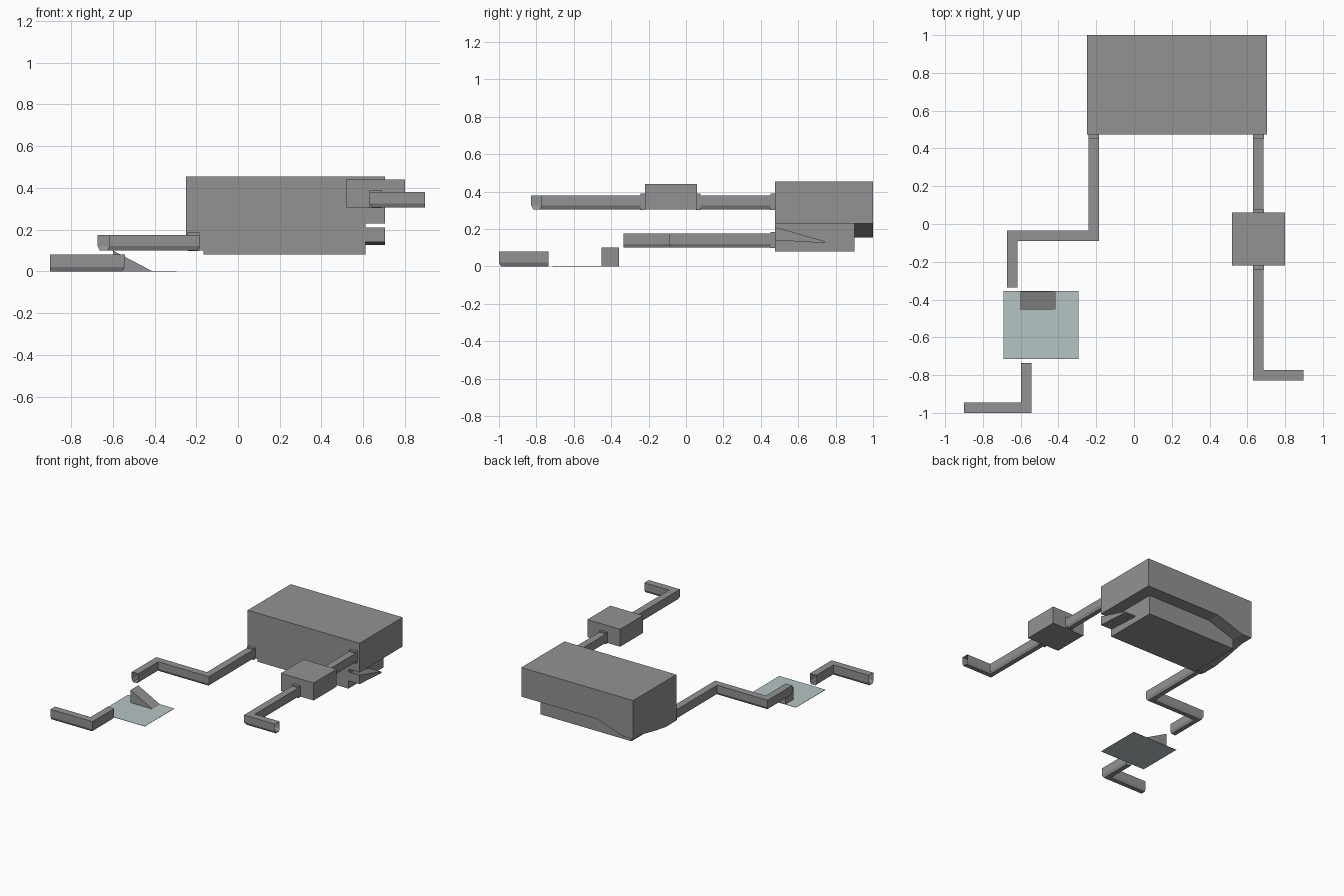
import bpy, bmesh
from mathutils import Vector

if "Cube" in bpy.data.objects:
    bpy.data.objects.remove(bpy.data.objects["Cube"])


def material(name, rgb):
    m = bpy.data.materials.new(name)
    m.diffuse_color = (*rgb, 1)
    m.use_nodes = True
    m.node_tree.nodes["Principled BSDF"].inputs["Base Color"].default_value = m.diffuse_color
    return m


GREY = material("stone grey", (0.29, 0.29, 0.29))
PALE = material("pale blue grey", (0.47, 0.55, 0.56))


def finish(name, bm, mat=GREY):
    bmesh.ops.recalc_face_normals(bm, faces=bm.faces)
    mesh = bpy.data.meshes.new(name)
    bm.to_mesh(mesh)
    bm.free()
    mesh.materials.append(mat)
    ob = bpy.data.objects.new(name, mesh)
    bpy.context.collection.objects.link(ob)
    return ob


def prism(name, profile, axis, a, b):
    """Extrude a 2D profile along axis: 'x' takes (y, z), 'y' takes (x, z)."""
    bm = bmesh.new()

    def point(p, t):
        return (t, p[0], p[1]) if axis == "x" else (p[0], t, p[1])
    lo = [bm.verts.new(point(p, a)) for p in profile]
    hi = [bm.verts.new(point(p, b)) for p in profile]
    bm.faces.new(lo)
    bm.faces.new(hi)
    n = len(profile)
    for i in range(n):
        j = (i + 1) % n
        bm.faces.new((lo[i], lo[j], hi[j], hi[i]))
    return finish(name, bm)


def box(name, x, y, z):
    return prism(name, [(x[0], z[0]), (x[1], z[0]), (x[1], z[1]), (x[0], z[1])],
                 "y", y[0], y[1])


def corridor(name, path, z0, z1, w=0.0275):
    """Open tube with a chamfered floor, swept along a mitred path."""
    section = [(-w, z1), (w, z1), (w, z0 + 0.02), (w - 0.01, z0),
               (-w + 0.01, z0), (-w, z0 + 0.02)]
    pts = [Vector(p) for p in path]
    dirs = [(b - a).normalized() for a, b in zip(pts, pts[1:])]
    bm = bmesh.new()
    rings = []
    for i, p in enumerate(pts):
        d0, d1 = dirs[max(i - 1, 0)], dirs[min(i, len(dirs) - 1)]
        n0, n1 = Vector((-d0.y, d0.x)), Vector((-d1.y, d1.x))
        side = (n0 + n1) / (1 + n0.dot(n1))
        rings.append([bm.verts.new((p.x + side.x * s, p.y + side.y * s, z))
                      for s, z in section])
    for r, q in zip(rings, rings[1:]):
        for i in range(6):
            j = (i + 1) % 6
            bm.faces.new((r[i], r[j], q[j], q[i]))
    return finish(name, bm)


# Large hall: upper storey, lower storey, low side gallery, back ramp
box("hall_upper", (-0.25, 0.705), (0.475, 1.0), (0.23, 0.455))
box("hall_lower", (-0.165, 0.61), (0.475, 0.90), (0.08, 0.23))
prism("hall_side_gallery",
      [(0.475, 0.23), (0.475, 0.10), (0.60, 0.10), (0.73, 0.12),
       (0.90, 0.155), (1.0, 0.155), (1.0, 0.23)], "x", -0.25, -0.165)
prism("hall_back_ramp",
      [(0.06, 0.23), (-0.165, 0.155), (-0.165, 0.23)], "y", 0.90, 1.0)
prism("hall_side_ramp",
      [(0.475, 0.21), (0.475, 0.14), (0.74, 0.125), (0.74, 0.135)],
      "x", 0.61, 0.705)

# Small room on the right corridor
box("small_room", (0.52, 0.80), (-0.22, 0.06), (0.305, 0.44))

# Corridors
corridor("right_corridor_back", [(0.658, 0.475), (0.658, 0.06)], 0.305, 0.38)
corridor("right_corridor_front",
         [(0.658, -0.22), (0.658, -0.80), (0.897, -0.80)], 0.305, 0.38)
corridor("left_corridor",
         [(-0.213, 0.475), (-0.213, -0.063), (-0.645, -0.063), (-0.645, -0.335)],
         0.10, 0.175)
corridor("lower_corridor",
         [(-0.57, -0.735), (-0.57, -0.972), (-0.90, -0.972)], 0.0, 0.08)

# Door collars where corridors meet rooms
for name, x, y, z in (("left_hall", -0.213, 0.465, 0.10),
                      ("right_hall", 0.658, 0.465, 0.305),
                      ("room_back", 0.658, 0.065, 0.305),
                      ("room_front", 0.658, -0.23, 0.305)):
    box(name + "_door_collar", (x - 0.029, x + 0.029), (y - 0.012, y + 0.012),
        (z - 0.003, z + 0.085))

# Open landing: thin floor plate and wedge ramp
plate = box("landing_plate", (-0.69, -0.295), (-0.715, -0.355), (0.0, 0.002))
plate.data.materials[0] = PALE
prism("landing_ramp", [(-0.60, 0.0), (-0.41, 0.0), (-0.60, 0.10)],
      "y", -0.452, -0.358)
